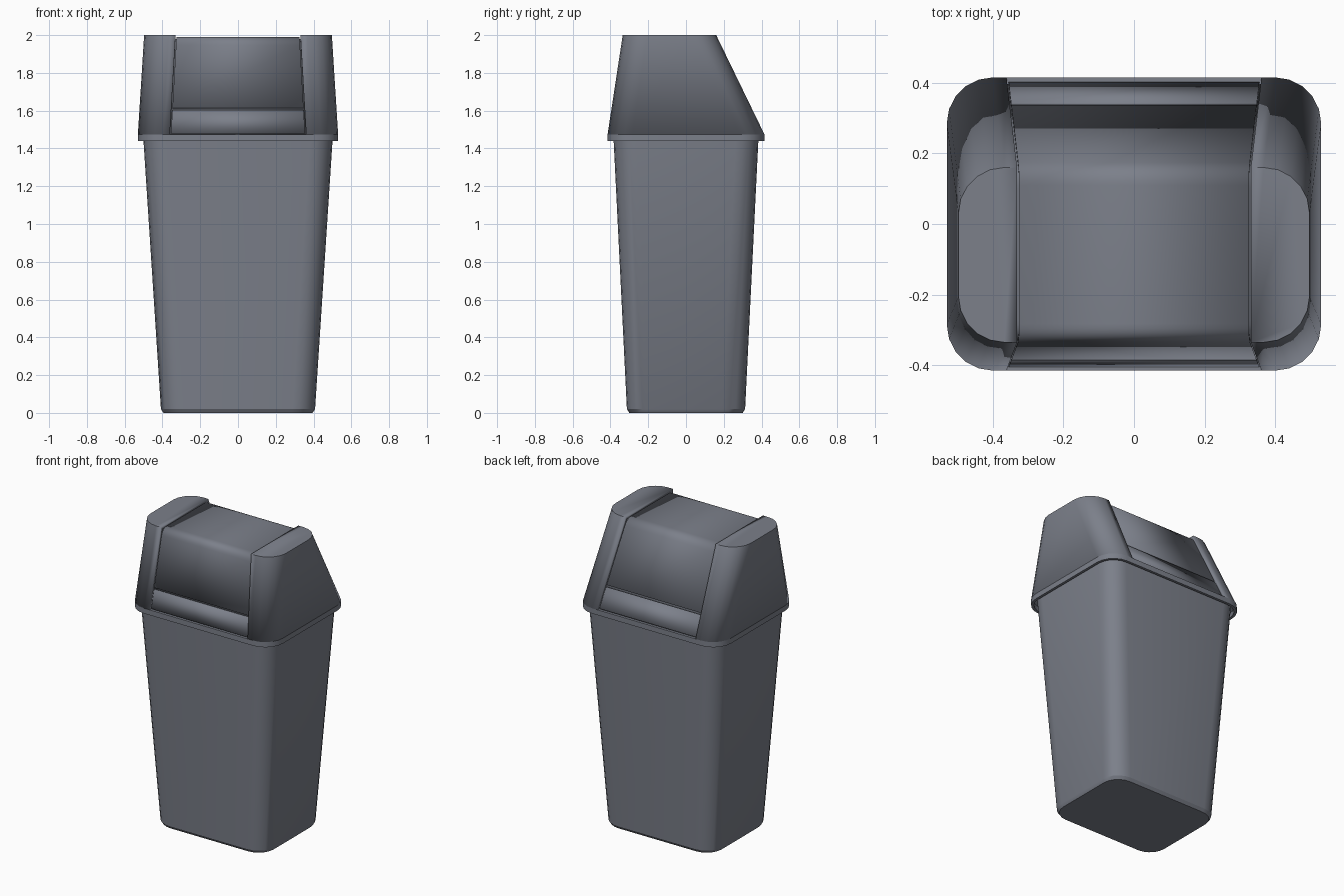
import bpy, bmesh, math
from mathutils import Vector

if "Cube" in bpy.data.objects:
    bpy.data.objects.remove(bpy.data.objects["Cube"])

plastic = bpy.data.materials.new("slate grey plastic")
plastic.diffuse_color = (0.20, 0.215, 0.255, 1)
plastic.use_nodes = True
plastic.node_tree.nodes["Principled BSDF"].inputs["Base Color"].default_value = plastic.diffuse_color
Z0, Z1 = 1.475, 2.0          # lid slope start and top


def finish(name, bm, thickness=0):
    me = bpy.data.meshes.new(name)
    bm.to_mesh(me)
    bm.free()
    me.materials.append(plastic)
    ob = bpy.data.objects.new(name, me)
    bpy.context.collection.objects.link(ob)
    bpy.ops.object.select_all(action='DESELECT')
    ob.select_set(True)
    bpy.context.view_layer.objects.active = ob
    bpy.ops.object.shade_smooth_by_angle(angle=math.radians(30))
    if thickness:
        mod = ob.modifiers.new("wall", 'SOLIDIFY')
        mod.thickness = thickness
        mod.offset = -1
        mod.use_even_offset = True
    return ob


def ring(z, hx, y0, y1, r, n=5):
    """Rounded rectangle, counter-clockwise."""
    pts = []
    corners = [(hx - r, y1 - r), (r - hx, y1 - r), (r - hx, y0 + r), (hx - r, y0 + r)]
    for k, (cx, cy) in enumerate(corners):
        for i in range(n + 1):
            a = math.pi / 2 * (k + i / n)
            pts.append((cx + r * math.cos(a), cy + r * math.sin(a), z))
    return pts


def loft(rings, bottom=False, top=False, closed=False):
    bm = bmesh.new()
    vs = [[bm.verts.new(p) for p in r] for r in rings]
    pairs = list(zip(vs, vs[1:])) + ([(vs[-1], vs[0])] if closed else [])
    n = len(vs[0])
    for a, b in pairs:
        for i in range(n):
            j = (i + 1) % n
            bm.faces.new((a[i], a[j], b[j], b[i]))
    if bottom:
        bm.faces.new(vs[0][::-1])
    if top:
        bm.faces.new(vs[-1])
    return bm


# tapered bin body with chamfered foot and hollow inside
finish("bin_body", loft([
    ring(0.0, 0.395, -0.30, 0.30, 0.11),
    ring(0.02, 0.408, -0.313, 0.313, 0.12),
    ring(1.48, 0.503, -0.385, 0.385, 0.12),
    ring(1.48, 0.485, -0.367, 0.367, 0.105),
    ring(0.04, 0.39, -0.295, 0.295, 0.105)], bottom=True, top=True))

# upright rim of the lid
finish("lid_rim", loft([
    ring(1.44, 0.53, -0.415, 0.415, 0.13),
    ring(Z0, 0.53, -0.415, 0.415, 0.13),
    ring(Z0, 0.513, -0.398, 0.398, 0.115),
    ring(1.44, 0.513, -0.398, 0.398, 0.115)], closed=True))

# two raised lid ends, cut from the sloped hood
for s, side in ((-1, "left"), (1, "right")):
    bm = loft([ring(Z0, 0.53, -0.415, 0.415, 0.13),
               ring(Z1, 0.497, -0.335, 0.16, 0.13)], top=True)
    bmesh.ops.bisect_plane(bm, geom=bm.verts[:] + bm.edges[:] + bm.faces[:],
                           plane_co=(s * 0.331, 0, Z1),
                           plane_no=Vector((s * 0.525, 0, 0.03)).normalized(),
                           clear_inner=True)
    finish("lid_end_" + side, bm, 0.018)


# middle panels follow the hood profile, set in by d
def front(z, d):
    return (-0.415 + 0.08 / 0.525 * (z - Z0) + 1.011 * d, z)


def back(z, d):
    return (0.415 - 0.255 / 0.525 * (z - Z0) - 1.11 * d, z)


def bend(a, b, c, size=0.045, n=6):
    a, b, c = Vector(a), Vector(b), Vector(c)
    p, q = b + (a - b).normalized() * size, b + (c - b).normalized() * size
    return [p * (1 - t) ** 2 + b * 2 * t * (1 - t) + q * t * t
            for t in (i / n for i in range(n + 1))]


def over(zlow, d):
    a, b, c, e = front(zlow, d), front(Z1 - d, d), back(Z1 - d, d), back(zlow, d)
    return [a] + bend(a, b, c) + bend(b, c, e) + [e]


def strip(name, profile, extra=0.0, thickness=0.01):
    bm = bmesh.new()
    rows = []
    for y, z in profile:
        w = 0.325 + 0.03 * (Z1 - z) / 0.525 + extra
        rows.append((bm.verts.new((-w, y, z)), bm.verts.new((w, y, z))))
    for a, b in zip(rows, rows[1:]):
        bm.faces.new((a[0], a[1], b[1], b[0]))
    finish(name, bm, thickness)


D = 0.009
strip("swing_flap", over(1.614, D))
strip("front_lower_panel", [front(1.48, D), front(1.604, D)])
strip("back_lower_panel", [back(1.604, D), back(1.48, D)])
strip("groove_backing", over(1.465, 0.021), 0.02, 0.004)
